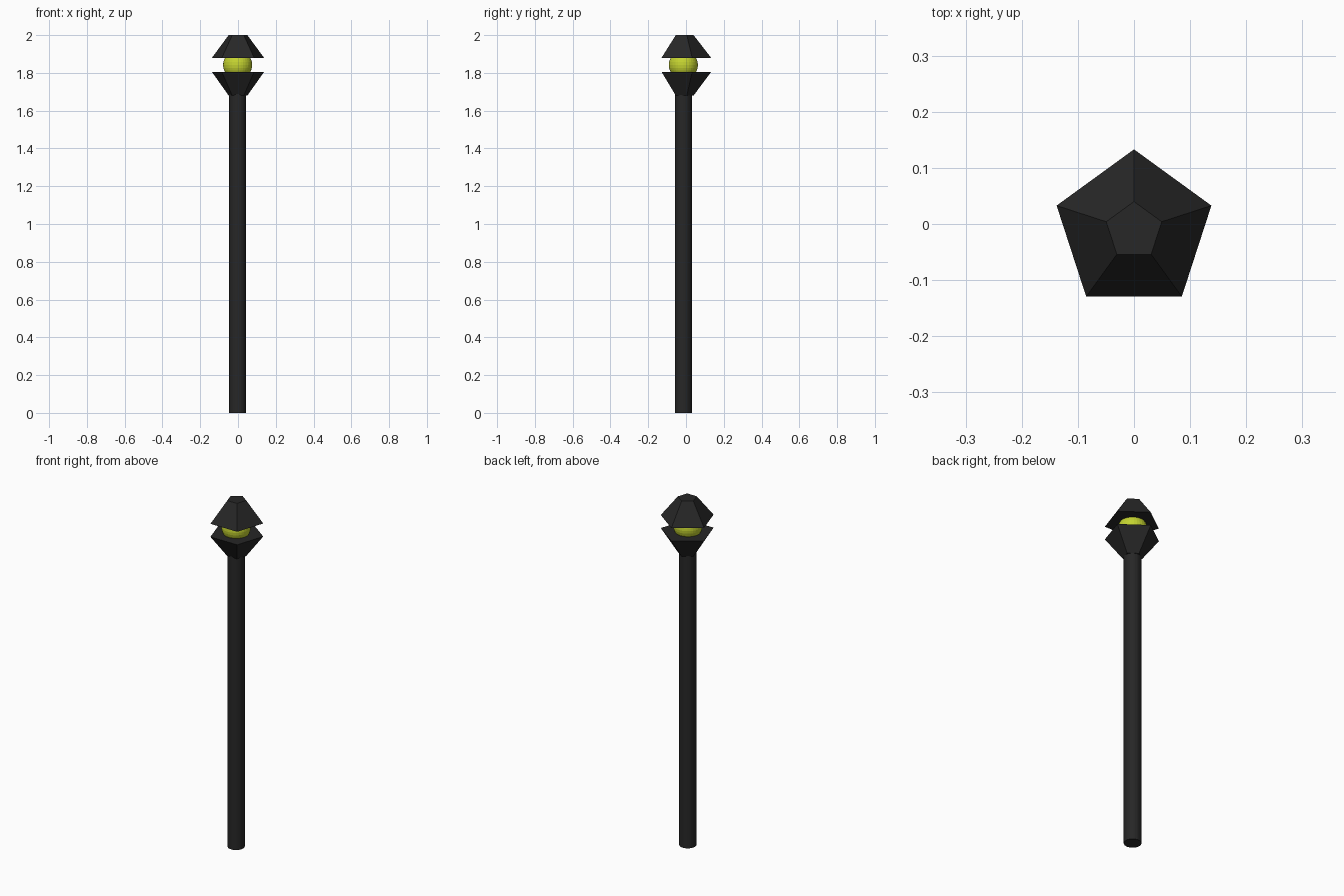
import bpy, math

if "Cube" in bpy.data.objects:
    bpy.data.objects.remove(bpy.data.objects["Cube"])

CX, CY = -0.002, -0.014


def material(name, color):
    m = bpy.data.materials.new(name)
    m.diffuse_color = (*color, 1)
    m.use_nodes = True
    m.node_tree.nodes["Principled BSDF"].inputs["Base Color"].default_value = m.diffuse_color
    return m


black = material("black_metal", (0.02, 0.02, 0.02))
glow = material("yellow_green_glass", (0.55, 0.65, 0.03))


def finish(name, mat):
    ob = bpy.context.object
    ob.name = name
    ob.data.materials.append(mat)
    return ob


def pentagon(name, r_bottom, r_top, z0, z1):
    """Five-sided tapered block with one corner pointing to +y."""
    bpy.ops.mesh.primitive_cone_add(vertices=5, radius1=r_bottom, radius2=r_top,
                                    depth=z1 - z0, location=(0, -0.012, (z0 + z1) / 2))
    ob = finish(name, black)
    # turn so that the first corner lies on +y
    v = max(ob.data.vertices, key=lambda p: p.co.y).co
    ob.rotation_euler.z = math.pi / 2 - math.atan2(v.y, v.x)
    return ob


# Round post
bpy.ops.mesh.primitive_cylinder_add(vertices=32, radius=0.045, depth=1.70,
                                    location=(CX, CY, 0.85))
finish("post", black)

# Flared lamp holder and its mirrored cap
pentagon("lamp_holder", 0.052, 0.145, 1.68, 1.805)
pentagon("lamp_cap", 0.145, 0.052, 1.88, 2.0)

# Glowing globe held between them
bpy.ops.mesh.primitive_uv_sphere_add(segments=32, ring_count=16, radius=0.077,
                                     location=(CX, CY, 1.842))
finish("globe", glow)
